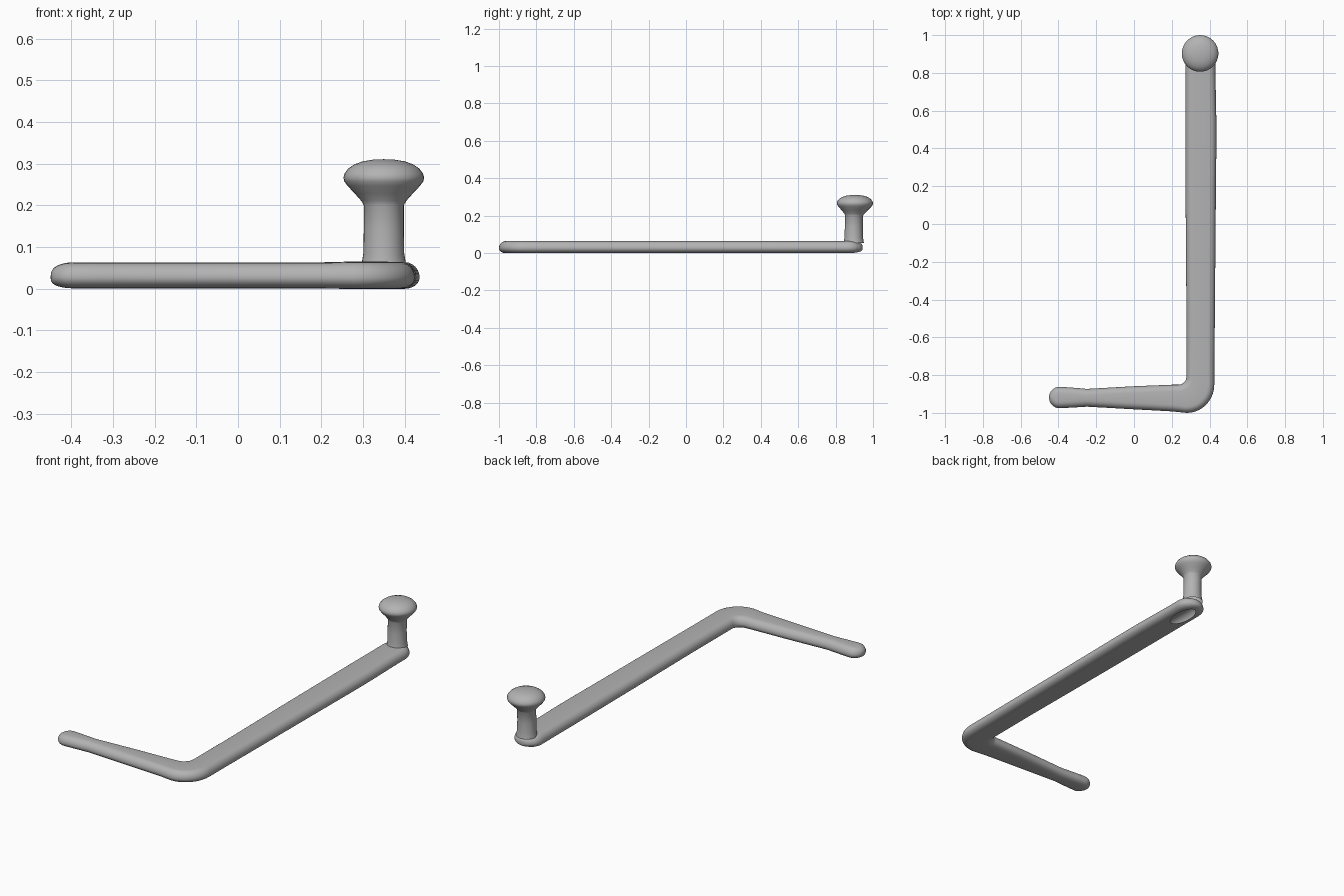
import bpy, bmesh, math
from mathutils import Vector

cube = bpy.data.objects.get("Cube")
if cube:
    bpy.data.objects.remove(cube, do_unlink=True)

# One plain grey for everything
GREY = (0.45, 0.45, 0.45, 1)
mat = bpy.data.materials.new("plain grey")
mat.use_nodes = True
mat.diffuse_color = GREY
mat.node_tree.nodes["Principled BSDF"].inputs["Base Color"].default_value = GREY


def finish(name, bm):
    bmesh.ops.remove_doubles(bm, verts=bm.verts, dist=0.0004)
    bmesh.ops.recalc_face_normals(bm, faces=bm.faces)
    mesh = bpy.data.meshes.new(name)
    bm.to_mesh(mesh)
    bm.free()
    mesh.materials.append(mat)
    obj = bpy.data.objects.new(name, mesh)
    bpy.context.collection.objects.link(obj)
    bpy.ops.object.select_all(action="DESELECT")
    obj.select_set(True)
    bpy.context.view_layer.objects.active = obj
    bpy.ops.object.shade_smooth_by_angle(angle=math.radians(50))
    return obj


def interp(table, t):
    """Linear lookup of a pair of edge positions in a table sorted by its first value."""
    for (t0, a0, b0), (t1, a1, b1) in zip(table, table[1:]):
        if t <= t1:
            f = max(0, (t - t0) / (t1 - t0))
            return a0 + (a1 - a0) * f, b0 + (b1 - b0) * f
    return table[-1][1:]


def profile(w, k, h):
    """Rounded bar section: half width w, height factor k, underside opening h."""
    r, mid, up, down = min(0.036, w * 0.9), 0.027, 0.037, 0.027
    side = []
    for i in range(13):
        a = math.radians(-90 + 15 * i)
        side.append((w - r + r * math.cos(a), mid + math.sin(a) * k * (up if a > 0 else down)))
    h = min(h, (w - r) * 0.95)
    base = mid - down * k
    crown = [(0, mid + (up + 0.001) * k)]
    return side + crown + [(-s, z) for s, z in reversed(side)] + [(-h, base), (h, base)]


# Long bar: left and right edges along y, rounded at the back end
BAR = [(-0.81, 0.277, 0.425), (-0.5, 0.278, 0.428), (0, 0.274, 0.432),
       (0.5, 0.272, 0.437), (0.8, 0.272, 0.431), (1, 0.272, 0.431)]
CAP_Y, CAP_L = 0.865, 0.08
HOLE_Y, HOLE_L, HOLE_W = 0.82, 0.09, 0.043
ys = [-0.65 + 0.15 * i for i in range(9)]
ys += [HOLE_Y + HOLE_L * math.cos(math.radians(a)) for a in range(0, 181, 12)]
ys += [CAP_Y + CAP_L * math.sin(math.radians(a)) for a in range(50, 91, 8)] + [CAP_Y + CAP_L]
sections = []                       # inner point, outer point, height factor, opening
for y in sorted(ys, reverse=True):
    a, b = interp(BAR, y)
    c = math.sqrt(max(0, 1 - (max(0, y - CAP_Y) / CAP_L) ** 2))
    m, w = (a + b) / 2, (b - a) / 2 * c
    h = HOLE_W * math.sqrt(max(0, 1 - ((y - HOLE_Y) / HOLE_L) ** 2))
    sections.append((Vector((m - w, y)), Vector((m + w, y)), c ** 0.6, h))

# Rounded elbow
for i in range(11):
    a = math.radians(9 * i)
    inner = Vector((0.235 + 0.042 * math.cos(a), -0.81 - 0.041 * math.sin(a)))
    outer = Vector((0.28 + 0.145 * math.cos(a), -0.85 - 0.15 * math.sin(a)))
    sections.append((inner, outer, 1, 0))

# Short arm, narrowing and then swelling slightly to a round tip
ARM = [(-0.395, -0.862, -0.975), (-0.33, -0.866, -0.972), (-0.25, -0.873, -0.967),
       (0, -0.859, -0.981), (0.2, -0.851, -0.992)]
for x, yi, yo in reversed(ARM):
    sections.append((Vector((x, yi)), Vector((x, yo)), 0.96, 0))
for i in range(1, 9):
    a = math.radians(11.25 * i)
    c = max(0, math.cos(a))
    x, w = -0.395 - 0.055 * math.sin(a), 0.0565 * c
    sections.append((Vector((x, -0.9185 + w)), Vector((x, -0.9185 - w)), 0.96 * c ** 0.7, 0))

# Loft the bent bar, leaving the oval opening under the knob end
bm = bmesh.new()
rings, opens = [], []
for inner, outer, k, h in sections:
    mid, span = (inner + outer) / 2, outer - inner
    w = span.length / 2
    d = span.normalized() if w > 1e-6 else Vector((0, 0))
    rings.append([bm.verts.new((mid.x + d.x * s, mid.y + d.y * s, z))
                  for s, z in profile(w, k, h)])
    opens.append(h > 0.001)
n = len(rings[0])
for i in range(len(rings) - 1):
    for j in range(n):
        if j == n - 2 and (opens[i] or opens[i + 1]):
            continue
        q = (j + 1) % n
        bm.faces.new((rings[i][j], rings[i][q], rings[i + 1][q], rings[i + 1][j]))
finish("bent_bar", bm)

# Post with mushroom knob, turned around a vertical axis
KNOB = [(0.054, 0.055), (0.052, 0.068), (0.049, 0.085), (0.048, 0.14), (0.048, 0.2),
        (0.054, 0.211), (0.07, 0.229), (0.087, 0.247), (0.095, 0.258), (0.097, 0.267),
        (0.094, 0.277), (0.085, 0.289), (0.07, 0.299), (0.05, 0.306), (0.025, 0.31), (0, 0.311)]
bm = bmesh.new()
SEG = 32
rings = []
for r, z in KNOB:
    cy = 0.897 + 0.006 * min(1, max(0, (z - 0.18) / 0.06))
    rings.append([bm.verts.new((0.35 + r * math.cos(math.tau * i / SEG),
                                cy + r * math.sin(math.tau * i / SEG), z)) for i in range(SEG)])
for lo, hi in zip(rings, rings[1:]):
    for i in range(SEG):
        q = (i + 1) % SEG
        bm.faces.new((lo[i], lo[q], hi[q], hi[i]))
finish("knob_post", bm)
